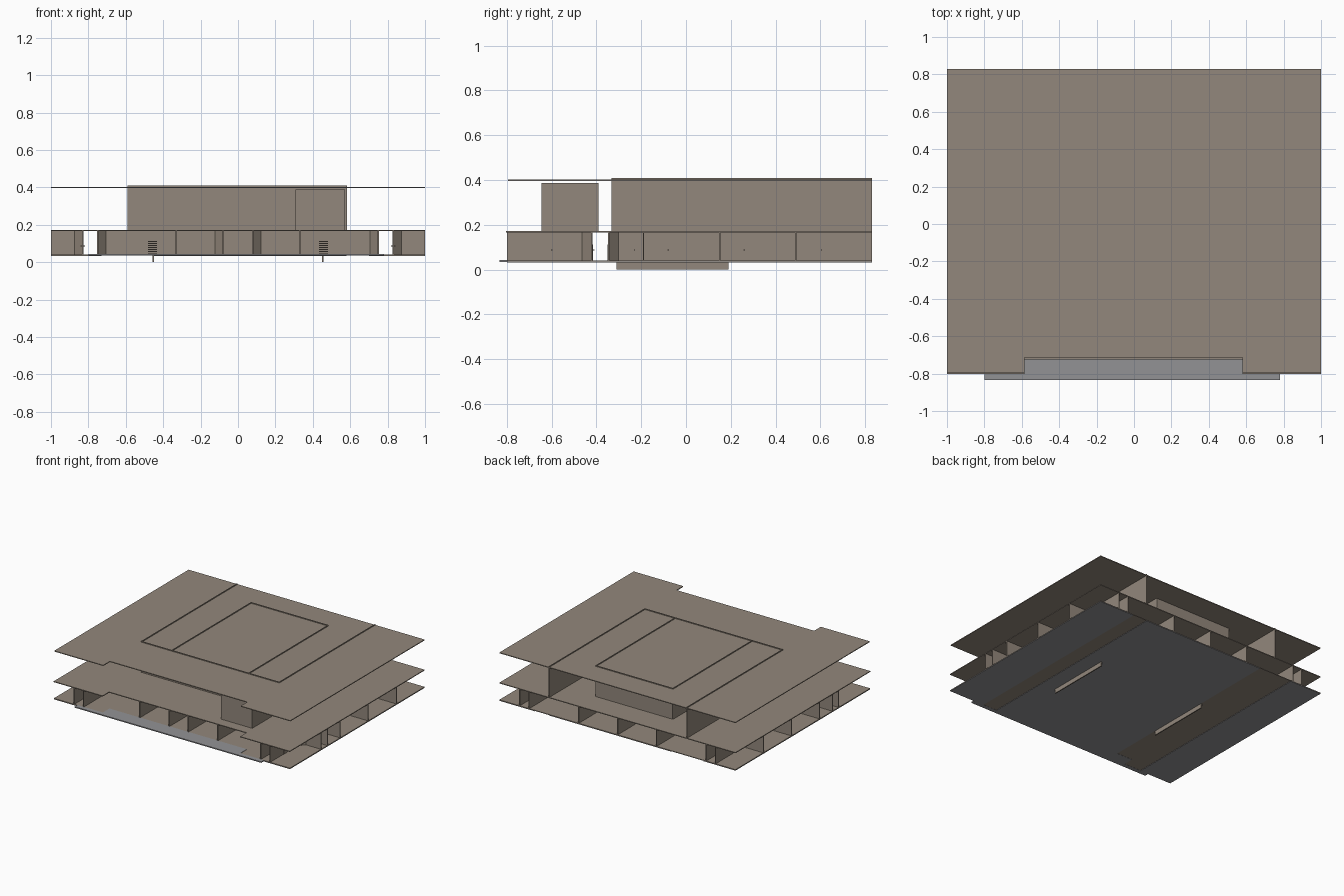
import bpy, bmesh, math

if "Cube" in bpy.data.objects:
    bpy.data.objects.remove(bpy.data.objects["Cube"])

# two flat colours
def material(name, col):
    m = bpy.data.materials.new(name)
    m.diffuse_color = (*col, 1)
    m.use_nodes = True
    m.node_tree.nodes["Principled BSDF"].inputs["Base Color"].default_value = m.diffuse_color
    return m

BROWN = material("warm_taupe", (0.29, 0.245, 0.20))
GREY = material("concrete_grey", (0.29, 0.29, 0.30))
T = 0.006                      # wall thickness
Z0, Z1 = 0.04, 0.17            # ground storey
Z2 = 0.40                      # roof level


def prism(name, outlines, z0, z1, mat=BROWN):
    """Extrude one or more plan outlines from z0 to z1."""
    bm = bmesh.new()
    for pts in outlines:
        f = bm.faces.new([bm.verts.new((x, y, z0)) for x, y in pts])
        r = bmesh.ops.extrude_face_region(bm, geom=[f])
        vs = [g for g in r["geom"] if isinstance(g, bmesh.types.BMVert)]
        bmesh.ops.translate(bm, verts=vs, vec=(0, 0, z1 - z0))
    bmesh.ops.recalc_face_normals(bm, faces=bm.faces)
    me = bpy.data.meshes.new(name)
    bm.to_mesh(me)
    bm.free()
    ob = bpy.data.objects.new(name, me)
    bpy.context.collection.objects.link(ob)
    me.materials.append(mat)
    return ob


def rect(x0, x1, y0, y1):
    return [(x0, y0), (x1, y0), (x1, y1), (x0, y1)]


def strips(*pts):
    """Thin plan rectangles along a polyline."""
    out = []
    for (ax, ay), (bx, by) in zip(pts, pts[1:]):
        L = math.hypot(bx - ax, by - ay)
        nx, ny = -(by - ay) / L * T / 2, (bx - ax) / L * T / 2
        out.append([(ax + nx, ay + ny), (ax - nx, ay - ny),
                    (bx - nx, by - ny), (bx + nx, by + ny)])
    return out


def both(polys):
    """Mirror plan outlines across x = 0."""
    return polys + [[(-x, y) for x, y in p] for p in polys]


def slab_outline(front, notch):
    return [(-1, front), (-0.585, front), (-0.585, notch), (0.58, notch),
            (0.58, front), (1, front), (1, 0.83), (-1, 0.83)]


# slabs
prism("ground_floor", [rect(-1, 1, -0.80, 0.83)], 0.036, 0.041)
prism("upper_floor", [slab_outline(-0.803, -0.725)], 0.166, 0.172)
prism("roof", [slab_outline(-0.795, -0.715)], 0.397, 0.403)
# concrete underside, leaving two brown bands bare
prism("concrete_base", [rect(-1, -0.73, -0.80, 0.83), rect(-0.45, 0.58, -0.80, 0.83),
                        rect(0.70, 1, -0.80, 0.83)], 0.033, 0.036, GREY)
prism("front_porch", [[(-0.80, -0.833), (0.78, -0.833), (0.78, -0.80), (0.58, -0.80),
                       (0.58, -0.72), (-0.585, -0.72), (-0.585, -0.80), (-0.80, -0.80)]],
      0.035, 0.043, GREY)

# keel fins under the floor
prism("floor_fins", both([rect(0.45, 0.458, -0.31, 0.19)]), 0.0, 0.037)

# corridor grid of the ground storey, with chamfered corners
XI, XO, YF, YB, C = 0.75, 0.83, -0.42, -0.345, 0.043
walls = []
walls += strips((XO, -0.80), (XO, YF - C), (XO + C, YF), (1, YF))
walls += strips((1, YB), (XO + C, YB), (XO, YB + C), (XO, 0.83))
walls += strips((XI, -0.80), (XI, YF - C), (XI - C, YF), (0.08 + C, YF),
                (0.08, YF - C), (0.08, -0.72))
walls += strips((0, YB), (XI - C, YB), (XI, YB + C), (XI, 0.40 - C),
                (XI - C, 0.40), (0, 0.40))
walls += strips((XI, 0.83), (XI, 0.47 + C), (XI - C, 0.47), (0, 0.47))
prism("corridor_walls", both(walls), Z0, Z1)

# room partitions
parts = strips((0.33, -0.72), (0.33, YF)) + strips((0.33, 0.47), (0.33, 0.83))
for y in (-0.19, 0.15, 0.49):
    parts += strips((XO, y), (1, y))
prism("room_partitions", both(parts) + strips((0, 0.47), (0, 0.83)), Z0, Z1)

# closed doors with handles
doors, knobs = [], []
for y in (-0.615, -0.245, -0.095, 0.245, 0.59):
    doors.append(rect(XO - 0.005, XO + 0.005, y - 0.023, y + 0.023))
    knobs.append(rect(XO - 0.012, XO + 0.012, y + 0.012, y + 0.018))
for x, y in ((0.215, YF), (0.2, 0.47), (0.52, 0.47)):
    doors.append(rect(x - 0.023, x + 0.023, y - 0.005, y + 0.005))
    knobs.append(rect(x - 0.018, x - 0.012, y - 0.012, y + 0.012))
prism("room_doors", both(doors) + [rect(-0.043, 0.043, YB - 0.005, YB + 0.005)], Z0, 0.112)
prism("door_handles", both(knobs), 0.085, 0.09)

# slatted doors in the front rooms
for i in range(7):
    z = 0.045 + i * 0.0105
    prism("door_slat", both([rect(0.432, 0.48, YF - 0.02, YF)]), z, z + 0.004)

# upper hall: three-sided outer wall and inner room, rising through the roof
hall = strips((-0.587, 0.83), (-0.587, -0.33), (0.58, -0.33), (0.58, 0.83))
hall += strips((-0.33, -0.33), (-0.33, 0.63), (0.322, 0.63), (0.322, -0.33))
prism("hall_walls", hall, Z1, 0.409)

# closed stair core at the front right
prism("stair_core", [rect(0.307, 0.572, -0.645, -0.39)], Z1, 0.388)
